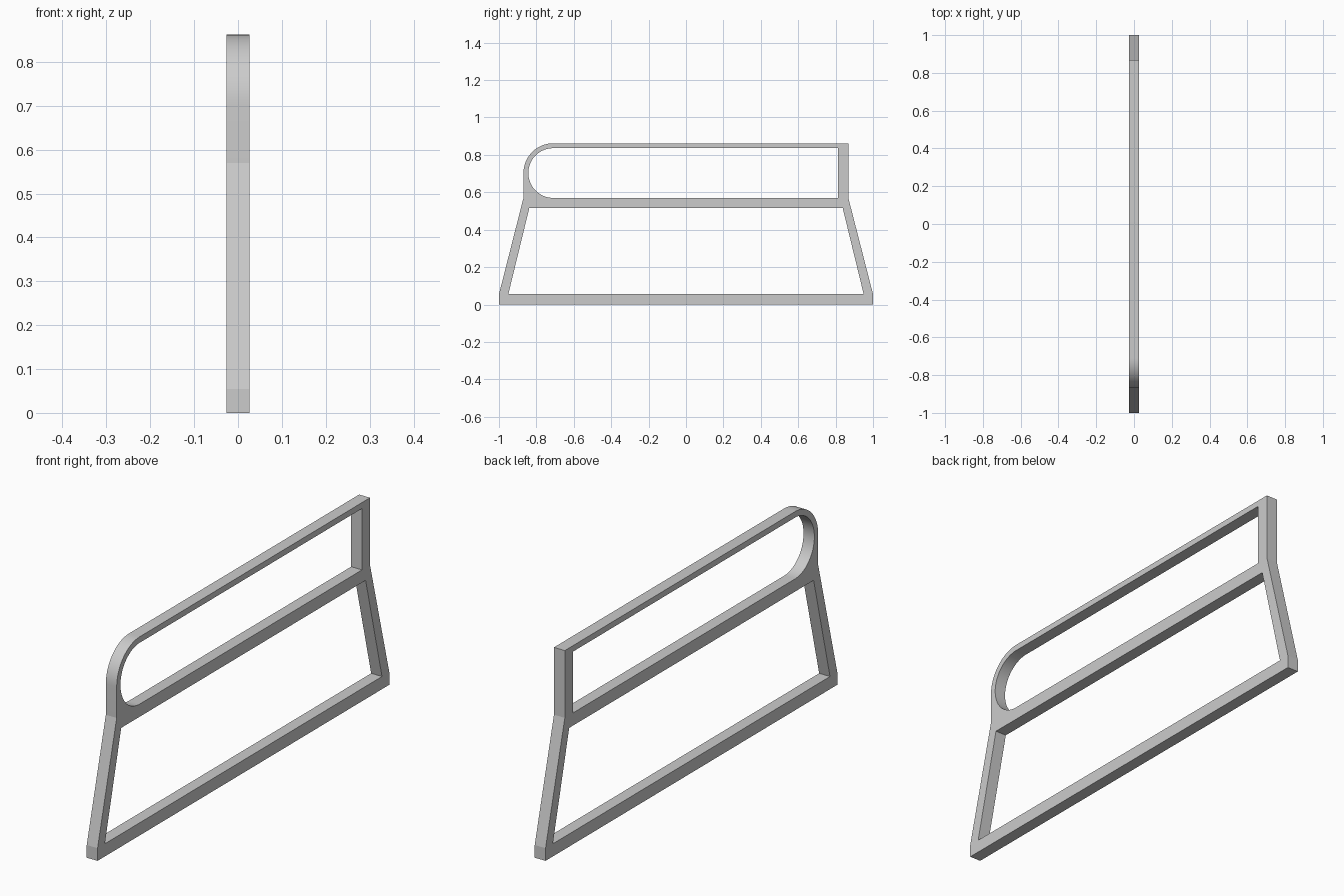
import bpy, bmesh
from math import cos, sin, pi, radians

cube = bpy.data.objects.get("Cube")
if cube:
    bpy.data.objects.remove(cube, do_unlink=True)

HALF_WIDTH = 0.026
BEND_Y, BEND_Z = -0.71, 0.703   # centre of the rounded end


def arc(radius, start, end, steps):
    """Points on the rounded end, angles in degrees."""
    angles = [radians(start + (end - start) * i / steps) for i in range(steps + 1)]
    return [(BEND_Y + radius * cos(a), BEND_Z + radius * sin(a)) for a in angles]


# Outline and the two openings, in the y-z plane
outline = [(-1, 0), (1, 0), (1, 0.055), (0.868, 0.57), (0.868, 0.862)]
outline += arc(0.159, 90, 180, 16)
outline += [(-0.869, 0.57), (-1, 0.055)]
upper_opening = [(0.813, 0.57), (0.813, 0.836)] + arc(0.133, 90, 270, 32)
lower_opening = [(-0.95, 0.055), (0.95, 0.055), (0.838, 0.515), (-0.838, 0.515)]

# Flat face with holes, extruded across the width
bm = bmesh.new()
edges = []
for loop in (outline, upper_opening, lower_opening):
    verts = [bm.verts.new((-HALF_WIDTH, y, z)) for y, z in loop]
    edges += [bm.edges.new((v, verts[i - 1])) for i, v in enumerate(verts)]
bmesh.ops.triangle_fill(bm, edges=edges, use_beauty=True, normal=(1, 0, 0))
result = bmesh.ops.extrude_face_region(bm, geom=bm.faces[:], use_keep_orig=True)
moved = [g for g in result["geom"] if isinstance(g, bmesh.types.BMVert)]
bmesh.ops.translate(bm, verts=moved, vec=(2 * HALF_WIDTH, 0, 0))
bmesh.ops.recalc_face_normals(bm, faces=bm.faces[:])
mesh = bpy.data.meshes.new("side_frame")
bm.to_mesh(mesh)
bm.free()

# Single grey finish
grey = bpy.data.materials.new("light_grey")
grey.use_nodes = True
colour = (0.6, 0.6, 0.6, 1)
grey.diffuse_color = colour
grey.node_tree.nodes["Principled BSDF"].inputs["Base Color"].default_value = colour
mesh.materials.append(grey)

frame = bpy.data.objects.new("side_frame", mesh)
bpy.context.collection.objects.link(frame)
bpy.context.view_layer.objects.active = frame
frame.select_set(True)
bpy.ops.object.shade_smooth_by_angle(angle=radians(12))
